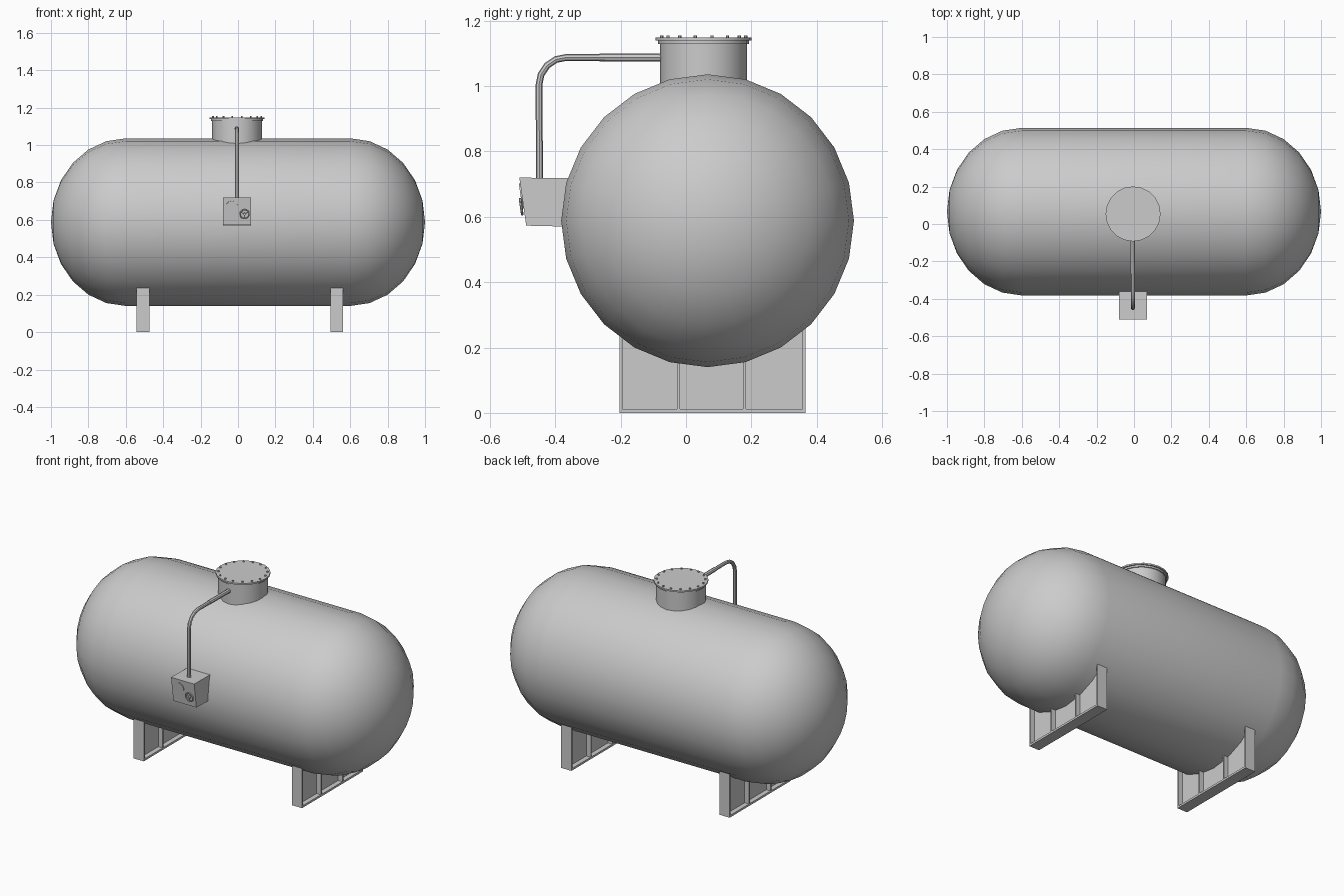
import bpy, bmesh, math
from mathutils import Vector

if "Cube" in bpy.data.objects:
    bpy.data.objects.remove(bpy.data.objects["Cube"])

grey = bpy.data.materials.new("light_grey_paint")
grey.diffuse_color = (0.6, 0.6, 0.6, 1)
grey.use_nodes = True
grey.node_tree.nodes["Principled BSDF"].inputs["Base Color"].default_value = grey.diffuse_color

CY, CZ, R = 0.066, 0.588, 0.448      # tank axis and radius
NX, NY = -0.005, 0.054               # manhole centre


def finish(name, bm, smooth=True):
    bmesh.ops.recalc_face_normals(bm, faces=bm.faces)
    me = bpy.data.meshes.new(name)
    bm.to_mesh(me)
    bm.free()
    me.materials.append(grey)
    ob = bpy.data.objects.new(name, me)
    bpy.context.collection.objects.link(ob)
    if smooth:
        bpy.ops.object.select_all(action='DESELECT')
        ob.select_set(True)
        bpy.context.view_layer.objects.active = ob
        bpy.ops.object.shade_smooth_by_angle(angle=math.radians(35))
    return ob


def prism(name, pts, x0, x1):
    """Extrude a (y, z) outline along x."""
    bm = bmesh.new()
    f = bm.faces.new([bm.verts.new((x0, y, z)) for y, z in pts])
    g = bmesh.ops.extrude_face_region(bm, geom=[f])
    bmesh.ops.translate(bm, vec=(x1 - x0, 0, 0),
                        verts=[v for v in g['geom'] if isinstance(v, bmesh.types.BMVert)])
    return finish(name, bm, False)


def add_rod(bm, a, b, r, n):
    a, b = Vector(a), Vector(b)
    vs = bmesh.ops.create_cone(bm, cap_ends=True, segments=n, radius1=r, radius2=r,
                               depth=(b - a).length)['verts']
    q = Vector((0, 0, 1)).rotation_difference(b - a)
    for v in vs:
        v.co = q @ v.co + (a + b) / 2


def rod(name, a, b, r, n):
    bm = bmesh.new()
    add_rod(bm, a, b, r, n)
    return finish(name, bm)


def sweep(name, path, r, n):
    """Round tube along a path lying in the y-z plane."""
    bm = bmesh.new()
    path = [Vector(p) for p in path]
    rings = []
    for i, p in enumerate(path):
        t = (path[min(i + 1, len(path) - 1)] - path[max(i - 1, 0)]).normalized()
        side = Vector((1, 0, 0))
        up = side.cross(t)
        rings.append([bm.verts.new(p + r * (side * math.cos(k * math.tau / n) + up * math.sin(k * math.tau / n)))
                      for k in range(n)])
    for a, b in zip(rings, rings[1:]):
        for k in range(n):
            bm.faces.new((a[k], a[(k + 1) % n], b[(k + 1) % n], b[k]))
    bm.faces.new(rings[0])
    bm.faces.new(rings[-1])
    return finish(name, bm)


# tank: lathe with elliptical ends
STEPS, SIDES = 6, 24
half = [(0.6 + 0.4 * math.sin(i * math.pi / 2 / STEPS), R * math.cos(i * math.pi / 2 / STEPS))
        for i in range(STEPS)]
profile = [(-x, r) for x, r in reversed(half)] + half
bm = bmesh.new()
rings = [[bm.verts.new((x, CY + r * math.cos(k * math.tau / SIDES), CZ + r * math.sin(k * math.tau / SIDES)))
          for k in range(SIDES)] for x, r in profile]
for a, b in zip(rings, rings[1:]):
    for k in range(SIDES):
        bm.faces.new((a[k], a[(k + 1) % SIDES], b[(k + 1) % SIDES], b[k]))
for ring, x in ((rings[0], -1), (rings[-1], 1)):
    tip = bm.verts.new((x, CY, CZ))
    for k in range(SIDES):
        bm.faces.new((ring[k], ring[(k + 1) % SIDES], tip))
finish("tank", bm)

# manhole neck, flange, lid and bolts
rod("manhole_neck", (NX, NY, 0.99), (NX, NY, 1.13), 0.133, 20)
rod("manhole_flange", (NX, NY, 1.129), (NX, NY, 1.139), 0.139, 20)
rod("manhole_lid", (NX, NY, 1.139), (NX, NY, 1.148), 0.147, 20)
bm = bmesh.new()
for k in range(16):
    a = (k + 0.5) * math.tau / 16
    x, y = NX + 0.131 * math.cos(a), NY + 0.131 * math.sin(a)
    add_rod(bm, (x, y, 1.146), (x, y, 1.155), 0.005, 6)
finish("lid_bolts", bm)

# pipe from manhole down to the control box
px = -0.006
bend = [(px, -0.365 - 0.085 * math.sin(a), 1.003 + 0.085 * math.cos(a))
        for a in (i * math.pi / 8 for i in range(5))]
sweep("pipe", [(px, -0.07, 1.087)] + bend + [(px, -0.448, 0.71)], 0.0105, 8)
rod("pipe_sleeve", (px, -0.265, 1.088), (px, -0.07, 1.087), 0.0125, 8)

# control box with sloping front
prism("control_box", [(-0.51, 0.72), (-0.489, 0.573), (-0.36, 0.57), (-0.355, 0.718)], -0.081, 0.07)
n = Vector((0, -0.99, -0.141))
c = Vector((-0.033, -0.503, 0.67))
rod("gauge", c - n * 0.004, c + n * 0.004, 0.032, 12)

# valve wheel: rim, spokes and stem
c = Vector((0.035, -0.4975, 0.632))
u, w = Vector((1, 0, 0)), n.cross(Vector((1, 0, 0)))
hub = c + n * 0.007
bm = bmesh.new()
rim = [hub + 0.024 * (u * math.cos(k * math.tau / 12) + w * math.sin(k * math.tau / 12)) for k in range(12)]
for k in range(12):
    add_rod(bm, rim[k - 1], rim[k], 0.004, 6)
for k in (1, 5, 9):
    add_rod(bm, hub, rim[k], 0.003, 6)
add_rod(bm, c - n * 0.005, hub + n * 0.003, 0.007, 8)
finish("valve_wheel", bm)


# saddles: base plate, curved web, end plates and ribs
def tank_z(y):
    return CZ - math.sqrt((R - 0.006) ** 2 - (y - CY) ** 2)


Y0, Y1 = -0.203, 0.365
for side, sx in (("left", -0.508), ("right", 0.528)):
    h = 0.0335
    prism(side + "_saddle_base", [(Y0, 0), (Y1, 0), (Y1, 0.012), (Y0, 0.012)], sx - h, sx + h)
    arc = [Y1 + (Y0 - Y1) * i / 12 for i in range(13)]
    prism(side + "_saddle_web", [(Y0, 0.01), (Y1, 0.01)] + [(y, tank_z(y)) for y in arc],
          sx - 0.005, sx + 0.005)
    for i, y in enumerate((Y0, -0.027, 0.175, Y1 - 0.009)):
        y2 = y + 0.009
        prism(f"{side}_saddle_rib_{i}", [(y, 0.01), (y2, 0.01), (y2, tank_z(y2)), (y, tank_z(y))],
              sx - h, sx + h)
